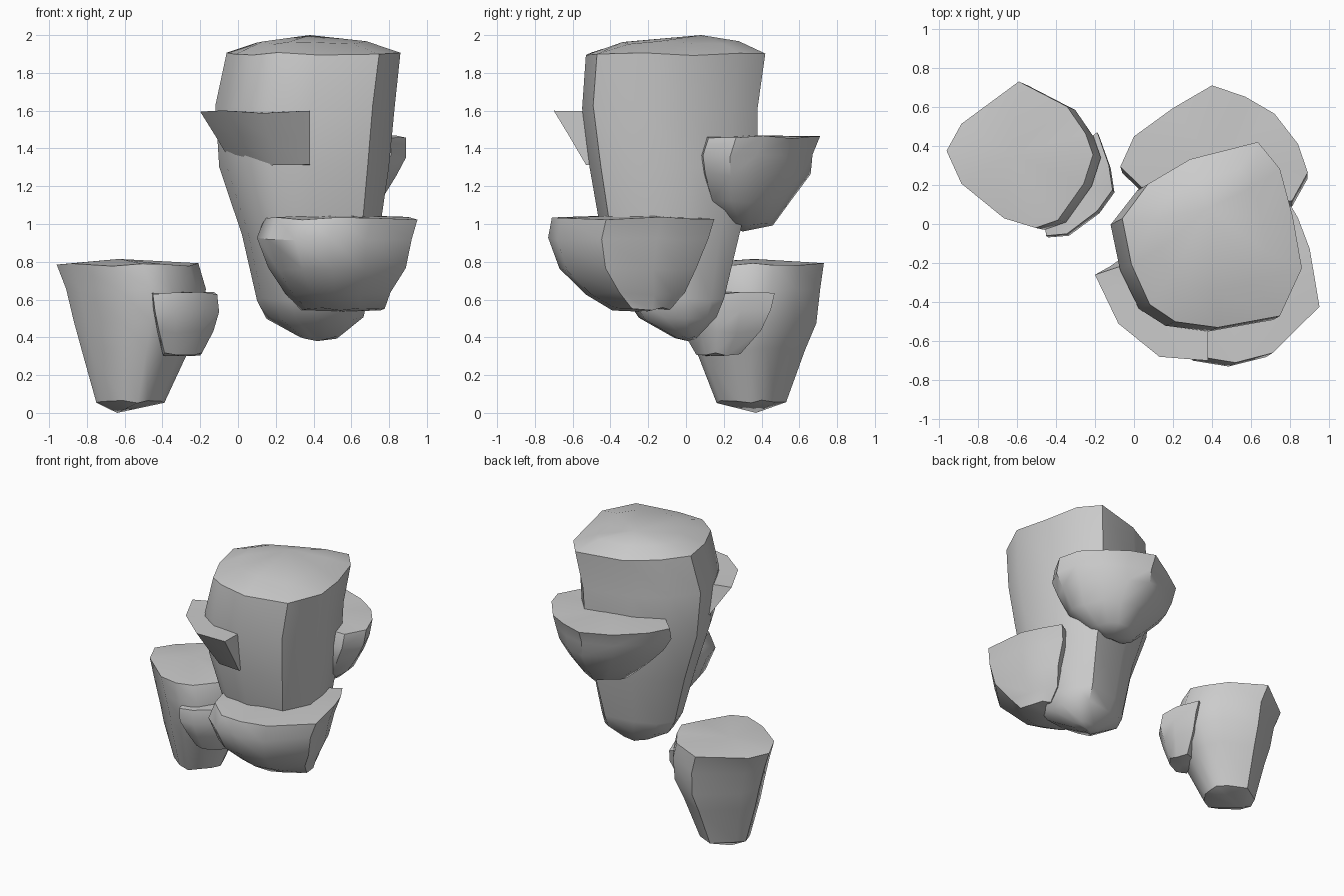
import bpy, bmesh, math


def rock(name, plan, rings, top, bottom, roundness=0.7):
    """Loft a plan outline through rings (z, x0, x1, y0, y1), closed by two tips.
    Lower rings blend from the plan outline towards an ellipse."""
    xs, ys = [p[0] for p in plan], [p[1] for p in plan]
    ax, bx, ay, by = min(xs), max(xs), min(ys), max(ys)
    zs = [r[0] for r in rings]
    bm = bmesh.new()
    loops = []
    for k, (z, x0, x1, y0, y1) in enumerate(rings):
        t = roundness * ((zs[0] - z) / (zs[0] - zs[-1])) ** 2
        loop = []
        for i, (x, y) in enumerate(plan):
            u, v = 2 * (x - ax) / (bx - ax) - 1, 2 * (y - ay) / (by - ay) - 1
            f = 1 - t + t / max(math.hypot(u, v), 0.6)
            wob = 0.008 * math.sin(2.3 * i + k)
            loop.append(bm.verts.new(((x0 + x1 + u * f * (x1 - x0)) / 2,
                                      (y0 + y1 + v * f * (y1 - y0)) / 2, z + wob)))
        loops.append(loop)
    n = len(plan)
    for a, b in zip(loops, loops[1:]):
        for i in range(n):
            bm.faces.new((a[i], a[(i + 1) % n], b[(i + 1) % n], b[i]))
    for loop, tip in ((loops[0], top), (loops[-1], bottom)):
        v = bm.verts.new(tip)
        for i in range(n):
            bm.faces.new((loop[i], loop[(i + 1) % n], v))
    bmesh.ops.recalc_face_normals(bm, faces=bm.faces)
    mesh = bpy.data.meshes.new(name)
    bm.to_mesh(mesh)
    bm.free()
    ob = bpy.data.objects.new(name, mesh)
    bpy.context.collection.objects.link(ob)
    bpy.ops.object.select_all(action='DESELECT')
    ob.select_set(True)
    bpy.context.view_layer.objects.active = ob
    bpy.ops.object.shade_smooth_by_angle(angle=math.radians(42))


# Tall main rock with a domed top
rock("main_rock",
     [(-.12, .02), (-.07, -.22), (.03, -.43), (.17, -.52), (.4, -.55), (.74, -.49),
      (.86, -.24), (.81, .03), (.74, .28), (.62, .42), (.25, .33), (.02, .2)],
     [(1.96, .1, .68, -.34, .28), (1.9, -.06, .86, -.53, .42), (1.62, -.12, .83, -.55, .38),
      (1.3, -.1, .8, -.51, .38), (.95, .02, .75, -.45, .29), (.6, .1, .69, -.32, .21),
      (.5, .15, .67, -.25, .17), (.4, .32, .53, -.06, .06)],
     (.38, .08, 2.0), (.42, .01, .38), 0.4)

# Low front ledge
rock("front_ledge",
     [(.14, -.38), (.2, -.58), (.34, -.7), (.52, -.73), (.71, -.68), (.95, -.44),
      (.9, -.14), (.84, .02), (.77, .14), (.45, -.08), (.2, -.2)],
     [(1.03, .14, .95, -.71, .15), (.92, .1, .92, -.73, .12), (.76, .16, .89, -.67, .06),
      (.63, .25, .81, -.53, 0), (.55, .33, .78, -.39, -.08)],
     (.5, -.25, 1.05), (.55, -.22, .535), 0.3)

# High back ledge, its inner side sunk into the main rock
rock("back_ledge",
     [(-.07, .28), (.0, .44), (.2, .59), (.4, .71), (.57, .65), (.72, .56),
      (.84, .4), (.89, .25), (.81, .1), (.62, .08), (.3, .1), (.05, .16)],
     [(1.46, -.07, .89, .1, .71), (1.36, -.06, .89, .07, .67), (1.26, .0, .84, .08, .66),
      (1.12, .14, .76, .12, .55), (1.0, .28, .62, .22, .46)],
     (.42, .3, 1.47), (.45, .3, .96), 0.3)

# Thin wedge ledge on the front left
rock("wedge_ledge",
     [(-.2, -.26), (-.08, -.51), (.13, -.68), (.38, -.7), (.38, -.45), (.1, -.3), (-.02, -.2)],
     [(1.595, -.2, .38, -.7, -.2), (1.46, -.12, .38, -.62, -.16), (1.31, -.03, .38, -.53, -.1)],
     (.12, -.4, 1.59), (.18, -.3, 1.31), 0)

# Small standing rock
rock("small_rock",
     [(-.96, .37), (-.88, .2), (-.65, .02), (-.48, -.03), (-.36, .01), (-.22, .2),
      (-.17, .35), (-.21, .46), (-.31, .6), (-.57, .73), (-.88, .51)],
     [(.785, -.96, -.21, -.02, .73), (.65, -.91, -.17, -.03, .71), (.48, -.87, -.19, .01, .69),
      (.34, -.83, -.26, .05, .63), (.06, -.75, -.39, .16, .53)],
     (-.63, .36, .815), (-.64, .37, 0), 0.6)

# Little ledge on the small rock
rock("small_ledge",
     [(-.18, .47), (-.12, .3), (-.1, .17), (-.18, .06), (-.34, -.06), (-.45, -.07),
      (-.46, .02), (-.36, .25), (-.28, .4)],
     [(.635, -.46, -.11, -.06, .47), (.54, -.45, -.1, -.07, .45), (.43, -.43, -.13, -.02, .4),
      (.31, -.4, -.19, .05, .29)],
     (-.27, .17, .64), (-.3, .16, .3), 0.2)
